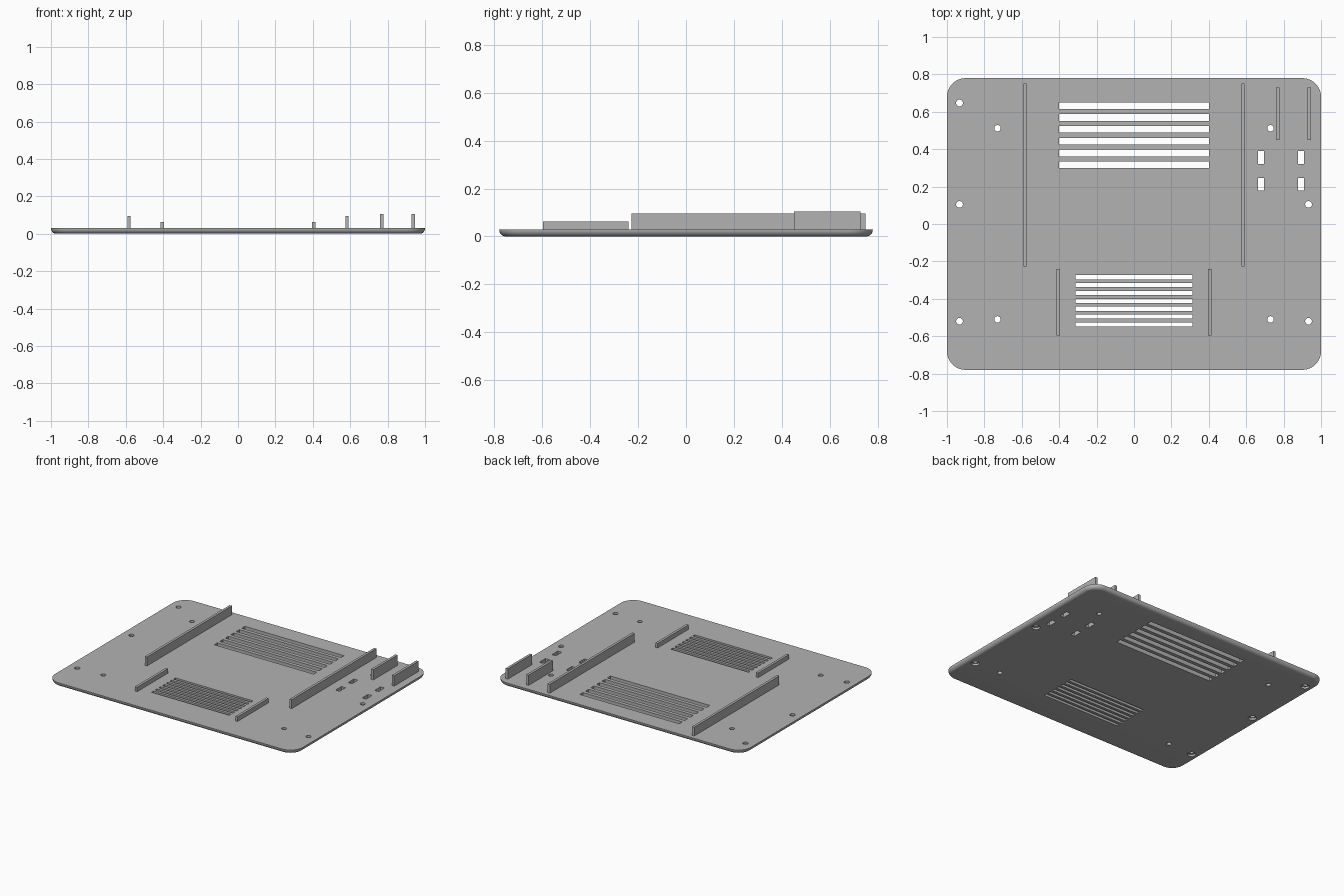
import bpy, bmesh
from math import sin, cos, pi, radians
from mathutils import Matrix, Vector

if "Cube" in bpy.data.objects:
    bpy.data.objects.remove(bpy.data.objects["Cube"], do_unlink=True)

grey = bpy.data.materials.new("plain grey")
grey.use_nodes = True
GREY = (0.45, 0.45, 0.45, 1)
grey.diffuse_color = GREY
grey.node_tree.nodes["Principled BSDF"].inputs["Base Color"].default_value = GREY

HALF_X, HALF_Y, THICK = 1.0, 0.78, 0.03
CORNER, FILLET = 0.1, 0.028


def make_object(name, bm):
    bmesh.ops.recalc_face_normals(bm, faces=bm.faces)
    mesh = bpy.data.meshes.new(name)
    bm.to_mesh(mesh)
    bm.free()
    mesh.materials.append(grey)
    obj = bpy.data.objects.new(name, mesh)
    bpy.context.collection.objects.link(obj)
    return obj


def add_box(bm, x0, x1, y0, y1, z0, z1):
    size = Matrix.Diagonal((x1 - x0, y1 - y0, z1 - z0, 1))
    centre = Vector((x0 + x1, y0 + y1, z0 + z1)) / 2
    bmesh.ops.create_cube(bm, size=1, matrix=Matrix.Translation(centre) @ size)


def add_cylinder(bm, x, y, radius, z0, z1):
    bmesh.ops.create_cone(bm, cap_ends=True, segments=24, radius1=radius,
                          radius2=radius, depth=z1 - z0,
                          matrix=Matrix.Translation((x, y, (z0 + z1) / 2)))


def outline(inset, z, steps=10):
    """Rounded rectangle, counter-clockwise."""
    points = []
    for quarter, (sx, sy) in enumerate([(1, 1), (-1, 1), (-1, -1), (1, -1)]):
        for i in range(steps + 1):
            a = (quarter + i / steps) * pi / 2
            r = CORNER - inset
            points.append((sx * (HALF_X - CORNER) + r * cos(a),
                           sy * (HALF_Y - CORNER) + r * sin(a), z))
    return points


# Base plate with a rounded lower edge
bm = bmesh.new()
rings = []
for i in range(7):
    a = i / 6 * pi / 2
    rings.append((FILLET * (1 - sin(a)), FILLET * (1 - cos(a))))
rings.append((0, THICK))
loops = [[bm.verts.new(p) for p in outline(*ring)] for ring in rings]
for low, high in zip(loops, loops[1:]):
    for i in range(len(low)):
        j = (i + 1) % len(low)
        bm.faces.new((low[i], low[j], high[j], high[i]))
bm.faces.new(loops[0][::-1])
bm.faces.new(loops[-1])
plate = make_object("base_plate", bm)

# Cutters for vents, latch openings and screw holes
bm = bmesh.new()
for i in range(6):
    y = 0.317 + i * 0.063
    add_box(bm, -0.4, 0.4, y - 0.018, y + 0.018, -0.1, 0.1)
for i in range(7):
    y = -0.537 + i * 0.042
    add_box(bm, -0.314, 0.314, y - 0.011, y + 0.011, -0.1, 0.1)
for x in (0.679, 0.893):
    for y in (0.356, 0.212):
        add_box(bm, x - 0.016, x + 0.016, y - 0.034, y + 0.034, -0.1, 0.1)
for x in (-0.73, 0.73):
    for y in (0.512, -0.51):
        add_cylinder(bm, x, y, 0.017, -0.1, 0.1)
edge_holes = [(-0.933, 0.647), (-0.933, 0.105), (-0.933, -0.52),
              (0.933, 0.105), (0.933, -0.52)]
for x, y in edge_holes:
    add_cylinder(bm, x, y, 0.018, -0.1, 0.1)
hole_cutter = make_object("hole_cutter", bm)

# Wider screw-head recesses on the underside
bm = bmesh.new()
for x, y in edge_holes:
    add_cylinder(bm, x, y, 0.028, -0.1, 0.015)
recess_cutter = make_object("recess_cutter", bm)

bpy.context.view_layer.objects.active = plate
for cutter in (recess_cutter, hole_cutter):
    cutter.hide_render = True
    mod = plate.modifiers.new("cut", "BOOLEAN")
    mod.operation, mod.solver, mod.object = "DIFFERENCE", "EXACT", cutter
    bpy.ops.object.modifier_apply(modifier=mod.name)
    bpy.data.objects.remove(cutter, do_unlink=True)
bpy.ops.object.select_all(action="DESELECT")
plate.select_set(True)
bpy.ops.object.shade_smooth_by_angle(angle=radians(30))


# Upright ribs standing on the plate
def rib(name, x, y0, y1, top):
    bm = bmesh.new()
    add_box(bm, x - 0.009, x + 0.009, y0, y1, THICK - 0.002, top)
    make_object(name, bm)


for side, sign in (("left", 1), ("right", -1)):
    rib(side + "_long_rib", sign * 0.583, -0.228, 0.75, 0.095)
    rib(side + "_short_rib", sign * 0.405, -0.597, -0.24, 0.063)
rib("inner_port_rib", 0.768, 0.45, 0.729, 0.105)
rib("outer_port_rib", 0.936, 0.45, 0.729, 0.105)
